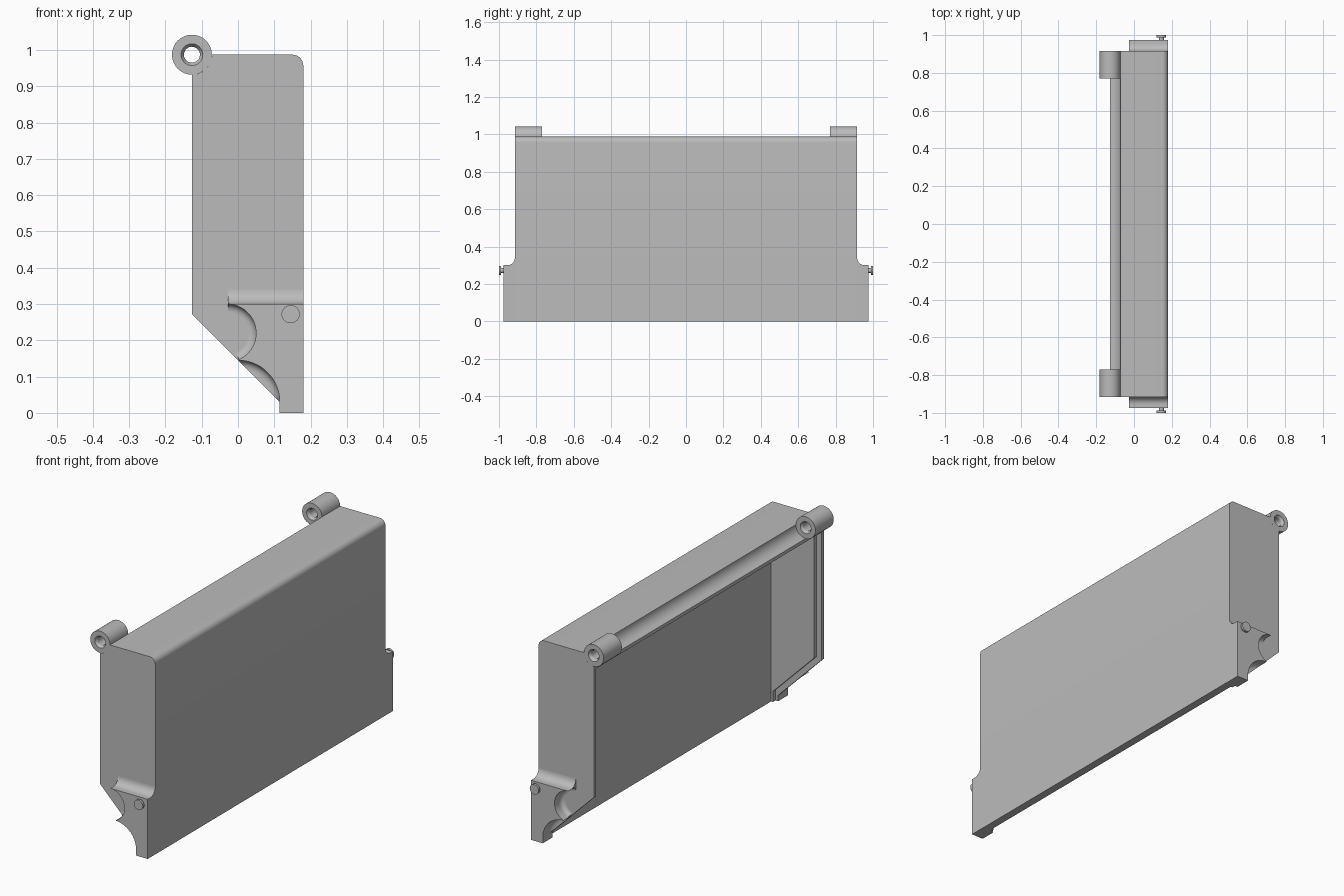
import bpy, bmesh
from math import sin, cos, radians, sqrt, pi

if "Cube" in bpy.data.objects:
    bpy.data.objects.remove(bpy.data.objects["Cube"])

grey = bpy.data.materials.new("plain grey")
grey.use_nodes = True
GREY = (0.5, 0.5, 0.5, 1)
grey.diffuse_color = GREY
grey.node_tree.nodes["Principled BSDF"].inputs["Base Color"].default_value = GREY


def arc(cx, cz, r, a0, a1, n=16):
    """Points on an arc in the x-z plane, angles in degrees."""
    angles = [radians(a0 + (a1 - a0) * i / n) for i in range(n + 1)]
    return [(cx + r * cos(a), cz + r * sin(a)) for a in angles]


def loft(name, sections, closed=False):
    """Join equal x-z outlines, each given as (y, points); cap or close the ends."""
    bm = bmesh.new()
    rings = [[bm.verts.new((x, y, z)) for x, z in pts] for y, pts in sections]
    pairs = list(zip(rings, rings[1:]))
    if closed:
        pairs.append((rings[-1], rings[0]))
    else:
        bm.faces.new(rings[0])
        bm.faces.new(rings[-1])
    for a, b in pairs:
        for i in range(len(a)):
            j = (i + 1) % len(a)
            bm.faces.new((a[i], a[j], b[j], b[i]))
    bmesh.ops.recalc_face_normals(bm, faces=bm.faces)
    mesh = bpy.data.meshes.new(name)
    bm.to_mesh(mesh)
    bm.free()
    mesh.materials.append(grey)
    obj = bpy.data.objects.new(name, mesh)
    bpy.context.collection.objects.link(obj)
    return obj


def select(obj):
    bpy.ops.object.select_all(action="DESELECT")
    obj.select_set(True)
    bpy.context.view_layer.objects.active = obj


def smooth(obj):
    select(obj)
    bpy.ops.object.shade_smooth_by_angle(angle=radians(30))


def cut(obj, cutter):
    mod = obj.modifiers.new("cut", "BOOLEAN")
    mod.operation, mod.solver, mod.object = "DIFFERENCE", "EXACT", cutter
    select(obj)
    bpy.ops.object.modifier_apply(modifier=mod.name)
    bpy.data.objects.remove(cutter)


# Main dimensions
BACK, FACE, TOP, END, EAR_END = -0.127, 0.18, 0.987, 0.915, 0.975
HINGE_R = 0.055

# Hollow body with a cove along the hinge line, open at the back and slope
outline = (arc(BACK, TOP, HINGE_R, -90, 0)
           + arc(FACE - 0.03, TOP - 0.03, 0.03, 90, 0, 8)
           + [(FACE, 0), (0.115, 0), (0.115, 0.03), (BACK, 0.272)])
body = loft("body_shell", [(-END, outline), (END, outline)])
cavity = [(-0.2, 0.915), (-0.065, 0.915), (-0.04, 0.955), (0.14, 0.955),
          (0.14, -0.05), (-0.2, -0.05)]
cut(body, loft("cavity_cutter", [(-0.877, cavity), (0.877, cavity)]))
rebate = [(-0.2, 0.915), (-0.1, 0.915), (-0.1, 0.283), (0.13, 0.053),
          (0.13, -0.05), (-0.2, -0.05)]
cut(body, loft("rebate_cutter", [(-0.897, rebate), (0.897, rebate)]))
smooth(body)


def flare(d, r):
    """Growth of a root fillet of radius r at distance d from the wall."""
    return r - sqrt(r * r - (r - d) ** 2) if d < r else 0


def ear_outline(d):
    """Ear outline with two concave bites, flared where it meets the body."""
    up, side = flare(d, 0.04), flare(d, 0.02)
    pts = [(FACE, 0), (FACE, 0.3 + up), (-0.027, 0.3 + up)]
    pts += arc(-0.03, 0.22, 0.08 - side, 88, -66)
    pts += arc(0, 0.03, 0.115 - side, 90, 0)
    pts += [(0.115 - side * 0.5, 0)]
    # Keep the flare inside the sloping edge of the body
    return [(max(x, min(0.145 - z, 0.115)), z) for x, z in pts]


def lathe(name, profile, cx, cz, closed=False):
    """Turn (radius, y) pairs about an axis along y."""
    return loft(name, [(y, arc(cx, cz, r, 0, 348.75, 31)) for r, y in profile], closed)


for side, s in (("front", -1), ("rear", 1)):
    # Mounting ear
    steps = [0.04 * (1 - cos(i * pi / 16)) for i in range(9)] + [EAR_END - END]
    smooth(loft(side + "_ear", [(s * (END + d), ear_outline(d)) for d in steps]))

    # Headed pin on the ear
    pin = [(0.013, 0.965), (0.013, 0.988), (0.025, 0.988), (0.025, 1.0)]
    smooth(lathe(side + "_pin", [(r, s * y) for r, y in pin], 0.145, 0.272))

    # Hinge barrel with a countersunk through hole
    barrel = [(HINGE_R, 0.77), (HINGE_R, END), (0.03, END), (0.022, END - 0.012),
              (0.022, 0.782), (0.03, 0.77)]
    smooth(lathe(side + "_hinge_barrel", [(r, s * y) for r, y in barrel], BACK, TOP, True))
